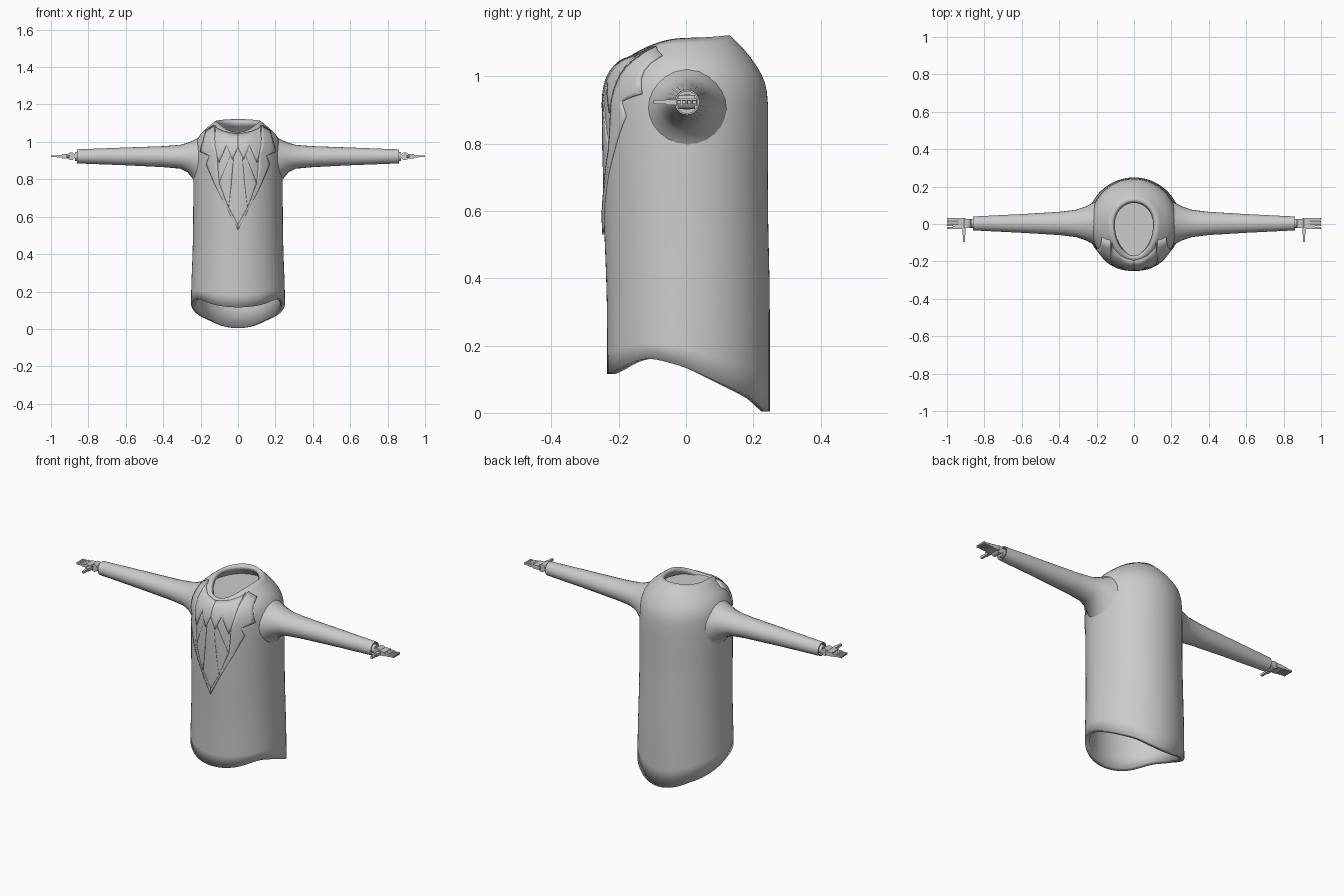
import bpy, bmesh, math
from mathutils import Vector
from mathutils.bvhtree import BVHTree

if "Cube" in bpy.data.objects:
    bpy.data.objects.remove(bpy.data.objects["Cube"])


def make(name, verts, faces, mods=(), angle=40):
    me = bpy.data.meshes.new(name)
    me.from_pydata(verts, [], faces)
    bm = bmesh.new()
    bm.from_mesh(me)
    bmesh.ops.recalc_face_normals(bm, faces=bm.faces)
    bm.to_mesh(me)
    bm.free()
    ob = bpy.data.objects.new(name, me)
    bpy.context.collection.objects.link(ob)
    for kind, props in mods:
        m = ob.modifiers.new(kind.title(), kind)
        for k, v in props.items():
            setattr(m, k, v)
    bpy.ops.object.select_all(action='DESELECT')
    ob.select_set(True)
    bpy.context.view_layer.objects.active = ob
    bpy.ops.object.shade_smooth_by_angle(angle=math.radians(angle))
    return ob


def loft_faces(rings, n):
    return [(r * n + i, r * n + (i + 1) % n, (r + 1) * n + (i + 1) % n, (r + 1) * n + i)
            for r in range(rings - 1) for i in range(n)]


def interp(pts, x):
    if x <= pts[0][0]:
        return pts[0][1]
    for (a, b), (c, d) in zip(pts, pts[1:]):
        if x <= c:
            return b + (d - b) * (x - a) / (c - a)
    return pts[-1][1]


MIRROR = ('MIRROR', {'use_axis': (True, False, False), 'use_mirror_merge': False})
N = 40

# Jacket body: rings of (half width, front y, back y, front z, side z, back z)
HEM = [(-.235, .115), (-.2, .13), (-.15, .157), (-.1, .163), (0, .135),
       (.1, .09), (.2, .045), (.25, .003)]
body_rings = [
    (.251, -.235, .250, .25, .25, .20),
    (.243, -.237, .250, .40, .40, .40),
    (.240, -.247, .243, .60, .60, .60),
    (.240, -.249, .245, .80, .80, .80),
    (.238, -.249, .246, .92, .93, .93),
    (.230, -.240, .237, .985, .995, .985),
    (.205, -.220, .212, 1.02, 1.042, 1.03),
    (.160, -.198, .175, 1.04, 1.082, 1.08),
    (.118, -.178, .130, 1.052, 1.114, 1.122),
]
verts = []
for i in range(N):
    a = 2 * math.pi * i / N
    y = -math.cos(a) * (.235 if math.cos(a) > 0 else .25)
    verts.append((.252 * math.sin(a), y, interp(HEM, y)))
for rx, yf, yb, zf, zs, zb in body_rings:
    for i in range(N):
        a = 2 * math.pi * i / N
        c = math.cos(a)
        ys, zt = (yf, zf) if c > 0 else (yb, zb)
        verts.append((rx * math.sin(a), ys * abs(c), zs + (zt - zs) * c * c))
body = make('jacket_body', verts, loft_faces(len(body_rings) + 1, N),
            [('SUBSURF', {'levels': 1, 'render_levels': 1}),
             ('SOLIDIFY', {'thickness': .025, 'offset': -1})])

# Floor inside the neck opening
cap = []
for i in range(N):
    a = 2 * math.pi * i / N
    cap.append((.15 * math.sin(a), -.17 * math.cos(a), 1.045))
make('neck_floor', cap, [tuple(range(N))])

# Sleeves: rings of (x, top z, bottom z, half depth, saddle) with an inset cuff
sleeve_rings = [
    (.215, 1.02, .75, .14, .06), (.24, 1.008, .80, .115, .03),
    (.27, .995, .838, .09, .01), (.31, .984, .857, .073, 0),
    (.40, .977, .865, .062, 0), (.60, .970, .875, .05, 0),
    (.86, .960, .885, .037, 0), (.86, .955, .890, .032, 0),
    (.83, .955, .890, .032, 0),
]
M = 24
verts = []
for x, top, bot, ry, saddle in sleeve_rings:
    for i in range(M):
        a = 2 * math.pi * i / M
        verts.append((x - saddle * math.cos(a) ** 2, .003 + ry * math.cos(a),
                      (top + bot) / 2 + (top - bot) / 2 * math.sin(a)))
faces = loft_faces(len(sleeve_rings), M)
faces.append(tuple(range((len(sleeve_rings) - 1) * M, len(sleeve_rings) * M)))
make('sleeves', verts, faces, [MIRROR])

# Front panels draped over the body surface
bpy.context.view_layer.update()
surface = BVHTree.FromObject(body, bpy.context.evaluated_depsgraph_get())


def panel(name, inner, outer, height, sub=5, across=5):
    rows = []
    for k in range(len(inner) - 1):
        for s in range(sub + (k == len(inner) - 2)):
            t = s / sub
            rows.append([Vector(e[k]).lerp(Vector(e[k + 1]), t) for e in (inner, outer)])
    verts = []
    for p, q in rows:
        for j in range(across + 1):
            x, z = p.lerp(q, j / across)
            hit = surface.ray_cast(Vector((x, -1, z)), Vector((0, 1, 0)))[0]
            if hit is None:
                hit = surface.find_nearest(Vector((x, -.05, z)))[0]
            verts.append(hit)
    w = across + 1
    faces = [(r * w + j, r * w + j + 1, (r + 1) * w + j + 1, (r + 1) * w + j)
             for r in range(len(rows) - 1) for j in range(across)]
    make(name, verts, faces, [('SOLIDIFY', {'thickness': 2 * height, 'offset': 0}), MIRROR])


panel('jacket_lapels',
      [(.125, 1.085), (.12, .98), (.11, .93), (.107, .86), (.10, .78), (.05, .65), (0, .56)],
      [(.168, 1.06), (.198, .947), (.15, .925), (.166, .88), (.12, .77), (.065, .66), (0, .53)],
      .007)
panel('shirt_collar',
      [(.118, 1.085), (.112, 1.07), (.07, 1.052), (.03, 1.045), (0, 1.04)],
      [(.125, .97), (.10, .89), (.06, .985), (.03, .905), (0, .97)], .006)
panel('shirt_front',
      [(.02, .96), (.035, .78), (.05, .65)],
      [(.03, .95), (.10, .78), (.053, .65)], .004)


# Hands: wrist, hinge, palm, fingers and thumb
def box(name, x0, x1, y0, y1, z0, z1):
    v = [(x, y, z) for x in (x0, x1) for y in (y0, y1) for z in (z0, z1)]
    f = [(0, 1, 3, 2), (4, 6, 7, 5), (0, 4, 5, 1), (2, 3, 7, 6), (0, 2, 6, 4), (1, 5, 7, 3)]
    make(name, v, f, [MIRROR])


def cylinder(name, axis, start, end, r, cu, cv, n=16):
    v = []
    for t in (start, end):
        for i in range(n):
            a = 2 * math.pi * i / n
            u, w = cu + r * math.cos(a), cv + r * math.sin(a)
            v.append((t, u, w) if axis == 'x' else (u, t, w))
    f = loft_faces(2, n) + [tuple(range(n)), tuple(range(n, 2 * n))]
    make(name, v, f, [MIRROR])


ZH = .923
cylinder('wrists', 'x', .82, .872, .024, .003, ZH)
cylinder('wrist_hinges', 'y', -.022, .026, .021, .892, ZH)
box('palms', .9, .942, -.028, .032, ZH - .011, ZH + .011)
for k in range(4):
    y = -.028 + k * .0155
    box(f'finger_base_{k + 1}', .94, .968, y, y + .0135, ZH - .007, ZH + .007)
    box(f'finger_tip_{k + 1}', .966, 1.0, y + .001, y + .0125, ZH - .005, ZH + .005)
box('thumb_bases', .9, .918, -.06, -.02, ZH - .008, ZH + .008)
box('thumb_tips', .903, .915, -.097, -.058, ZH - .006, ZH + .006)
